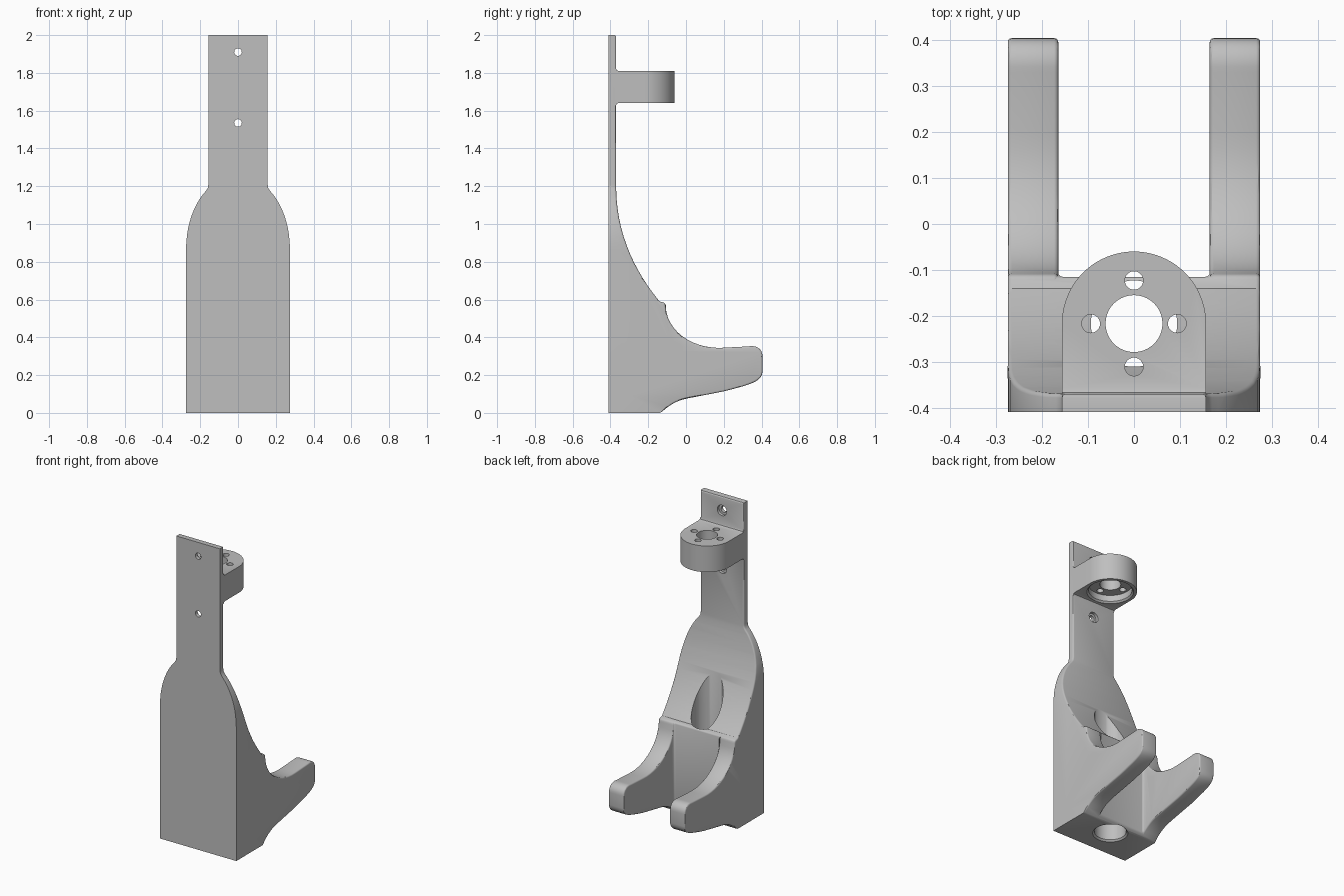
import bpy, bmesh, math
from mathutils import Vector, Matrix
from mathutils.geometry import interpolate_bezier

if "Cube" in bpy.data.objects:
    bpy.data.objects.remove(bpy.data.objects["Cube"])

grey = bpy.data.materials.new("plain_grey")
grey.use_nodes = True
grey.diffuse_color = (0.52, 0.52, 0.52, 1)
grey.node_tree.nodes["Principled BSDF"].inputs["Base Color"].default_value = grey.diffuse_color


def curve(*pts, n=14):
    """Flat bezier through the first and last point, with two handles."""
    return [(p.x, p.y) for p in interpolate_bezier(*[Vector((*q, 0)) for q in pts], n)]


def add_object(name, bm):
    bmesh.ops.recalc_face_normals(bm, faces=bm.faces)
    mesh = bpy.data.meshes.new(name)
    bm.to_mesh(mesh)
    bm.free()
    mesh.materials.append(grey)
    obj = bpy.data.objects.new(name, mesh)
    bpy.context.collection.objects.link(obj)
    return obj


def extrude(name, profile, place, low, high):
    """Prism of a flat profile; place maps (u, v, depth) to a position."""
    bm = bmesh.new()
    face = bm.faces.new([bm.verts.new(place(u, v, low)) for u, v in profile])
    new = bmesh.ops.extrude_face_region(bm, geom=[face])["geom"]
    shift = Vector(place(0, 0, high)) - Vector(place(0, 0, low))
    bmesh.ops.translate(bm, vec=shift, verts=[g for g in new if isinstance(g, bmesh.types.BMVert)])
    return add_object(name, bm)


def along_x(u, v, d): return (d, u, v)
def along_y(u, v, d): return (u, d, v)
def along_z(u, v, d): return (u, v, d)


def drill(start, end, r1, r2=None, sides=40):
    start, end = Vector(start), Vector(end)
    axis = end - start
    bm = bmesh.new()
    bmesh.ops.create_cone(bm, cap_ends=True, segments=sides, radius1=r1,
                          radius2=r1 if r2 is None else r2, depth=axis.length)
    turn = Vector((0, 0, 1)).rotation_difference(axis).to_matrix().to_4x4()
    bm.transform(Matrix.Translation((start + end) / 2) @ turn)
    return add_object("drill", bm)


def combine(obj, tool, operation):
    mod = obj.modifiers.new("combine", 'BOOLEAN')
    mod.operation, mod.solver, mod.object = operation, 'EXACT', tool
    bpy.context.view_layer.objects.active = obj
    bpy.ops.object.modifier_apply(modifier=mod.name)
    bpy.data.objects.remove(tool)


# Body: side profile trimmed by the bottle-shaped front outline
side = [(-.41, 0), (-.14, 0)]
side += curve((-.13, .004), (-.06, .065), (-.03, .07), (.05, .085), n=8)
side += curve((.2, .114), (.34, .15), (.405, .165), (.405, .22), n=10)
side += curve((.405, .3), (.405, .34), (.37, .36), (.33, .352), n=10)
side += curve((.2, .345), (.05, .335), (-.1, .42), (-.108, .565))
side += [(-.112, .582), (-.14, .59)]
side += curve((-.148, .6), (-.27, .75), (-.37, .95), (-.37, 1.2))
side += [(-.37, 2), (-.41, 2)]
body = extrude("bracket", side, along_x, -.275, .275)

half = [(.275, -.1)] + curve((.275, .86), (.275, 1.02), (.22, 1.12), (.17, 1.175), n=12)
half += [(.16, 1.19), (.157, 1.21), (.157, 2.1)]
outline = half + [(-x, z) for x, z in reversed(half)]
combine(body, extrude("outline", outline, along_y, -.5, .5), 'INTERSECT')

# Gap between the two arms
gap = [(-.165, -.115), (.165, -.115), (.165, .6), (-.165, .6)]
combine(body, extrude("gap", gap, along_z, -.2, .9), 'DIFFERENCE')

# Soft edges everywhere but on the flat front and the base
bm = bmesh.new()
bm.from_mesh(body.data)
bmesh.ops.remove_doubles(bm, verts=bm.verts, dist=.0005)
edges = [e for e in bm.edges if len(e.link_faces) == 2
         and e.calc_face_angle(0) > math.radians(50)
         and all(v.co.y > -.4 and v.co.z > .002 for v in e.verts)]
bmesh.ops.bevel(bm, geom=edges, offset=.009, segments=3, profile=.5,
                affect='EDGES', clamp_overlap=False)
bm.to_mesh(body.data)
bm.free()

# Round-nosed mount, with small fillets where it meets the back plate
cy, low, high = -.217, 1.64, 1.81
ledge = [(-.39, low - .012), (-.37, low - .012), (-.367, low - .004), (-.358, low), (0, low),
         (0, high), (-.358, high), (-.367, high + .004), (-.37, high + .012), (-.39, high + .012)]
mount = extrude("mount", ledge, along_x, -.2, .2)
nose = [(.157 * math.cos(a), cy + .157 * math.sin(a))
        for a in (math.pi * i / 40 for i in range(41))]
plan = nose + [(-.157, -.5), (.157, -.5)]
combine(mount, extrude("plan", plan, along_z, 1.4, 1.95), 'INTERSECT')
combine(body, mount, 'UNION')

# Mount recess, centre hole and four screw holes
combine(body, drill((0, cy, low - .03), (0, cy, low + .05), .128), 'DIFFERENCE')
combine(body, drill((0, cy, low - .01), (0, cy, low + .01), .148, .128), 'DIFFERENCE')
combine(body, drill((0, cy, 1.6), (0, cy, 1.9), .062), 'DIFFERENCE')
for i in range(4):
    x, y = .094 * math.cos(i * math.pi / 2), cy + .094 * math.sin(i * math.pi / 2)
    combine(body, drill((x, y, 1.6), (x, y, 1.9), .02, sides=24), 'DIFFERENCE')

# Long upright bore with a chamfered mouth
combine(body, drill((0, cy, -.1), (0, cy, 1.3), .094, sides=48), 'DIFFERENCE')
combine(body, drill((0, cy, -.01), (0, cy, .01), .114, .094, sides=48), 'DIFFERENCE')

# Stepped wall screw holes and the pin hole through both arms
for z in (1.91, 1.535):
    combine(body, drill((0, -.5, z), (0, -.3, z), .02, sides=24), 'DIFFERENCE')
    combine(body, drill((0, -.388, z), (0, -.3, z), .034, sides=24), 'DIFFERENCE')
combine(body, drill((-.4, -.045, .345), (.4, -.045, .345), .025, sides=24), 'DIFFERENCE')

for o in bpy.context.selected_objects:
    o.select_set(False)
body.select_set(True)
bpy.context.view_layer.objects.active = body
bpy.ops.object.shade_smooth_by_angle(angle=math.radians(30))
